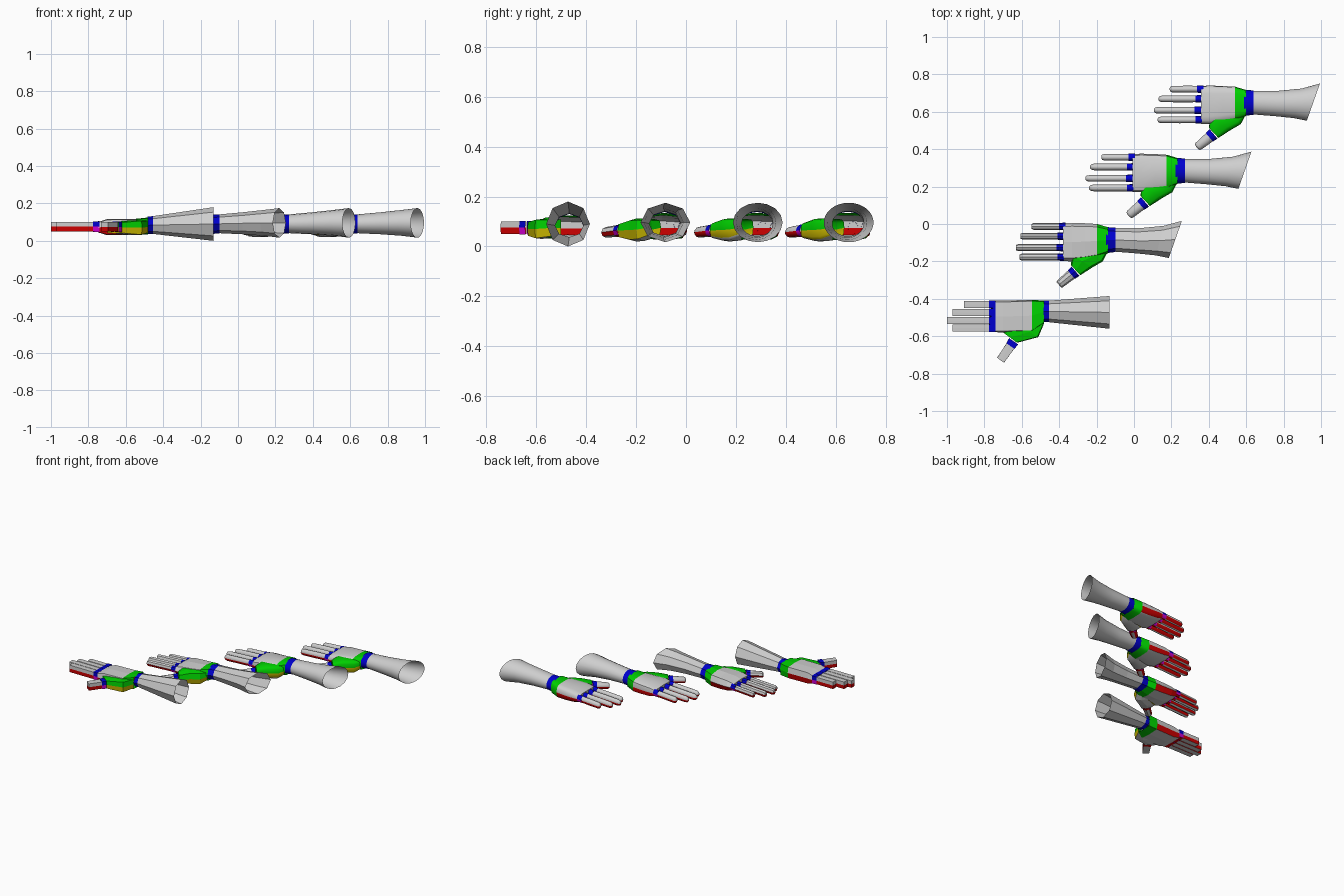
import bpy, bmesh, math

cube = bpy.data.objects.get("Cube")
if cube:
    bpy.data.objects.remove(cube, do_unlink=True)


def material(name, rgb):
    m = bpy.data.materials.new(name)
    m.use_nodes = True
    m.diffuse_color = (*rgb, 1)
    bsdf = next(n for n in m.node_tree.nodes if n.type == 'BSDF_PRINCIPLED')
    bsdf.inputs["Base Color"].default_value = (*rgb, 1)
    return m


GREY = material("light_grey", (0.62, 0.62, 0.62))
RED = material("red", (0.62, 0.0, 0.0))
BLUE = material("blue", (0.0, 0.0, 0.62))
GREEN = material("green", (0.0, 0.62, 0.0))
MAGENTA = material("magenta", (0.62, 0.0, 0.62))
YELLOW = material("yellow", (0.62, 0.5, 0.0))


def loft(name, sections, n, e=1.0, cols=(GREY, GREY, GREY), limit=60,
         cap=False, smooth=False):
    """Skin superellipse rings. Section: two side points (x1, y1, x2, y2) and z low/high.
    cols = upper half, strip under the side line, underside."""
    bm = bmesh.new()
    rings = []
    for x1, y1, x2, y2, lo, hi in sections:
        ring = []
        for j in range(n):
            a = 2 * math.pi * j / n
            c, s = round(math.cos(a), 6), round(math.sin(a), 6)
            u = math.copysign(abs(c) ** e, c) if c else 0
            v = math.copysign(abs(s) ** e, s) if s else 0
            ring.append(bm.verts.new(((x1 + x2) / 2 + u * (x1 - x2) / 2,
                                      (y1 + y2) / 2 + u * (y1 - y2) / 2,
                                      (lo + hi) / 2 + v * (hi - lo) / 2)))
        rings.append(ring)
    for r0, r1 in zip(rings, rings[1:]):
        for j in range(n):
            k = (j + 1) % n
            f = bm.faces.new((r0[j], r0[k], r1[k], r1[j]))
            deg = 360 * (j + 0.5) / n
            if deg > 180:
                f.material_index = 1 if min(deg - 180, 360 - deg) < limit else 2
    if cap:
        h, last = n // 2, rings[-1]
        bm.faces.new(last[:h + 1])
        f = bm.faces.new(last[h:] + last[:1])
        f.material_index = 1
    bmesh.ops.recalc_face_normals(bm, faces=bm.faces)
    me = bpy.data.meshes.new(name)
    bm.to_mesh(me)
    bm.free()
    for c in cols:
        me.materials.append(c)
    ob = bpy.data.objects.new(name, me)
    bpy.context.collection.objects.link(ob)
    if smooth:
        bpy.ops.object.select_all(action='DESELECT')
        ob.select_set(True)
        bpy.context.view_layer.objects.active = ob
        bpy.ops.object.shade_smooth_by_angle(angle=math.radians(50))
    return ob


SKIN = (GREY, RED, GREY)
JOINT = (BLUE, MAGENTA, RED)
BAND = (BLUE, BLUE, BLUE)
HEEL = (GREEN, GREEN, GREEN)
MOUND = (GREEN, YELLOW, GREY)


def mix(a, b, t):
    return tuple(p + (q - p) * t for p, q in zip(a, b))


def shrink(sec, k):
    """Scale a section about its own centre."""
    x1, y1, x2, y2, lo, hi = sec
    mid = ((x1 + x2) / 2, (y1 + y2) / 2) * 2 + ((lo + hi) / 2,) * 2
    return mix(mid, sec, k)


def digit(name, base, tip, n, e, ends, smooth, joint=0.2):
    """A finger or thumb: joint ring, then the skin with a rounded end."""
    knuckle = mix(base, tip, joint)
    loft(name + "_joint", [shrink(base, 1.12), shrink(knuckle, 1.06)], n, e, JOINT, smooth=smooth)
    loft(name, [knuckle] + [shrink(mix(base, tip, t), k) for t, k in ends],
         n, e, SKIN, cap=True, smooth=smooth)


def hand(tag, n, n_arm, e_digit, e_palm, ends, smooth, d, off=(0, 0)):
    def mv(s):
        return (s[0] + off[0], s[1] + off[1], s[2] + off[0], s[3] + off[1], s[4], s[5])

    def mvs(key):
        return [mv(s) for s in d[key]]

    for nm, (y, hw, xb, xt) in zip(("little", "ring", "middle", "index"), d["fingers"]):
        lo, hi = d["finger_z"]
        sec = [mv((x, y + hw, x, y - hw, lo - dz, hi - dz)) for x, dz in ((xb, 0), (xt, d["droop"]))]
        digit(f"{tag}_{nm}_finger", sec[0], sec[1], n, e_digit, ends, smooth, 0.035 / (xb - xt))
    digit(f"{tag}_thumb", *mvs("thumb"), n, e_digit, ends, smooth, 0.25)
    loft(f"{tag}_thumb_mound", mvs("mound"), n, e_palm, MOUND, 40, cap=True, smooth=smooth)
    loft(f"{tag}_palm_heel", mvs("heel"), n, e_palm, HEEL, smooth=smooth)
    loft(f"{tag}_palm", mvs("palm"), n, e_palm, SKIN, 40, cap=True, smooth=smooth)
    loft(f"{tag}_wrist", mvs("wrist"), n_arm, 1, BAND, smooth=smooth)
    loft(f"{tag}_forearm", mvs("forearm"), n_arm, 1, smooth=smooth)


# Blocky hand
block = dict(
    fingers=[(-0.43, 0.019, -0.74, -0.91), (-0.473, 0.019, -0.74, -0.97),
             (-0.516, 0.019, -0.74, -1.0), (-0.557, 0.019, -0.74, -0.97)],
    finger_z=(0.05, 0.102), droop=0,
    thumb=[(-0.665, -0.612, -0.622, -0.642, 0.05, 0.1), (-0.732, -0.715, -0.695, -0.742, 0.05, 0.1)],
    mound=[(-0.55, -0.50, -0.48, -0.53, 0.04, 0.11), (-0.61, -0.55, -0.512, -0.605, 0.03, 0.11),
           (-0.70, -0.58, -0.625, -0.635, 0.04, 0.10)],
    heel=[(-0.48, -0.41, -0.48, -0.53, 0.035, 0.125), (-0.545, -0.405, -0.545, -0.575, 0.03, 0.118)],
    palm=[(-0.545, -0.405, -0.545, -0.575, 0.03, 0.118), (-0.70, -0.41, -0.70, -0.58, 0.03, 0.116),
          (-0.748, -0.41, -0.748, -0.578, 0.045, 0.1)],
    wrist=[(-0.455, -0.41, -0.455, -0.525, 0.037, 0.132), (-0.485, -0.41, -0.485, -0.525, 0.035, 0.13)],
    forearm=[(-0.455, -0.41, -0.455, -0.525, 0.037, 0.132), (-0.13, -0.385, -0.13, -0.56, 0.0, 0.18)],
)

# Natural hand, repeated with rising detail
natural = dict(
    fingers=[(0.357, 0.018, 0.005, -0.175), (0.305, 0.018, -0.003, -0.235),
             (0.244, 0.018, -0.007, -0.26), (0.193, 0.018, -0.003, -0.24)],
    finger_z=(0.052, 0.097), droop=0.012,
    thumb=[(0.04, 0.14, 0.078, 0.095, 0.04, 0.09), (-0.045, 0.063, -0.015, 0.027, 0.035, 0.077)],
    mound=[(0.17, 0.27, 0.228, 0.215, 0.04, 0.11), (0.13, 0.235, 0.205, 0.17, 0.022, 0.113),
           (0.04, 0.205, 0.15, 0.138, 0.02, 0.112), (0.035, 0.15, 0.085, 0.096, 0.032, 0.095)],
    heel=[(0.232, 0.353, 0.232, 0.213, 0.037, 0.135), (0.175, 0.37, 0.175, 0.19, 0.025, 0.125)],
    palm=[(0.175, 0.37, 0.175, 0.19, 0.025, 0.125), (0.11, 0.374, 0.11, 0.178, 0.025, 0.12),
          (0.04, 0.376, 0.04, 0.17, 0.03, 0.115), (-0.008, 0.374, -0.008, 0.172, 0.045, 0.102)],
    wrist=[(0.272, 0.35, 0.272, 0.22, 0.04, 0.142), (0.222, 0.354, 0.222, 0.214, 0.036, 0.138)],
    forearm=[(0.27, 0.348, 0.27, 0.222, 0.041, 0.141), (0.405, 0.348, 0.395, 0.212, 0.035, 0.153),
             (0.53, 0.36, 0.49, 0.202, 0.027, 0.165), (0.628, 0.387, 0.558, 0.188, 0.017, 0.175)],
)

flat_end = [(1, 1)]
cut_end = [(0.95, 1), (1, 0.75)]
round_end = [(0.9, 1), (0.97, 0.8), (1, 0.4)]
fine_end = [(0.5, 1.02), (0.9, 0.98), (0.955, 0.87), (0.985, 0.66), (1, 0.3)]

hand("blocky_hand", 8, 8, 0.05, 0.25, flat_end, False, block)
hand("low_hand", 8, 8, 1, 0.55, cut_end, False, natural, (-0.372, -0.37))
hand("medium_hand", 12, 16, 1, 0.55, round_end, True, natural)
hand("fine_hand", 16, 32, 1, 0.55, fine_end, True, natural, (0.366, 0.364))
